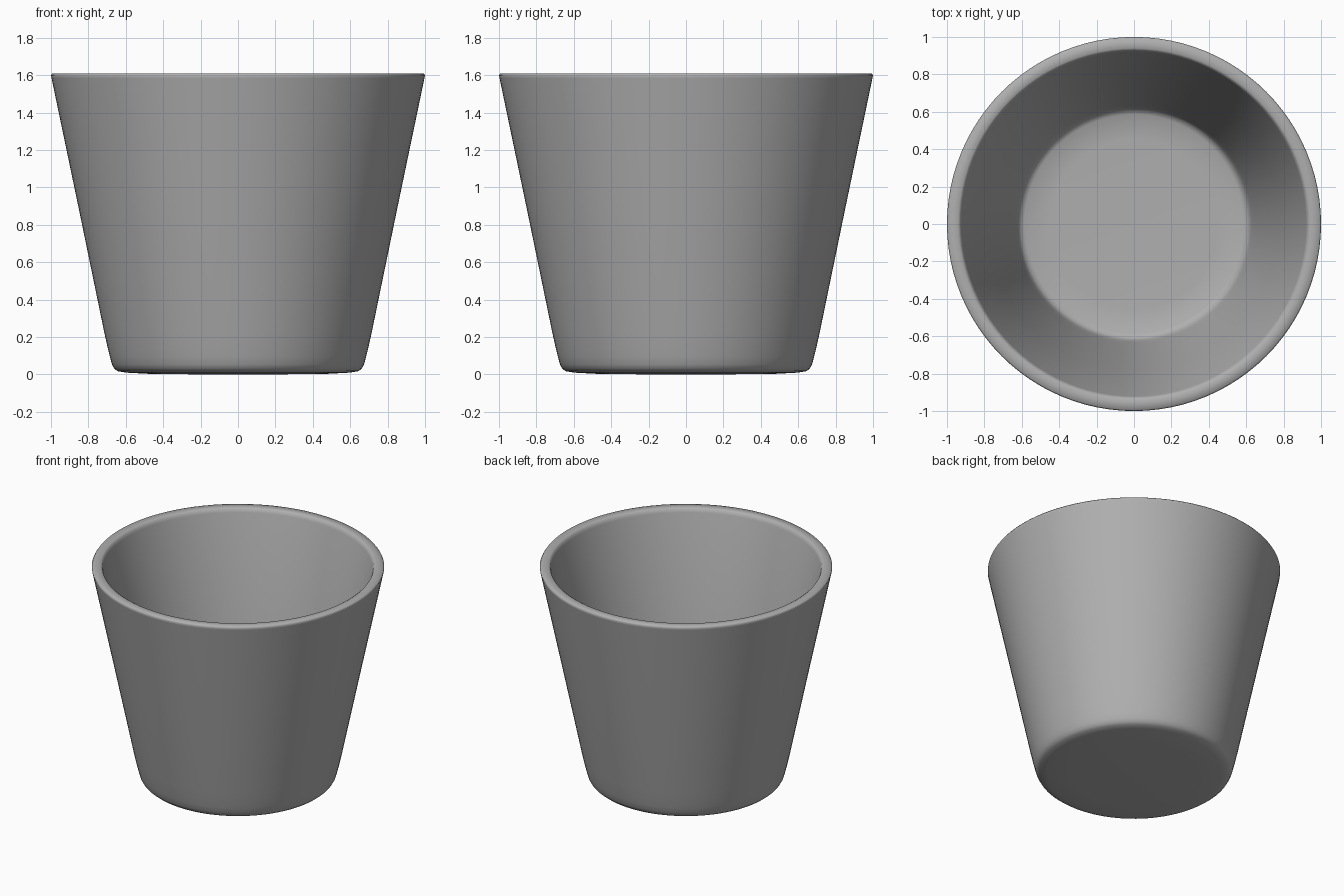
import bpy, bmesh, math

if "Cube" in bpy.data.objects:
    bpy.data.objects.remove(bpy.data.objects["Cube"])

# Cup cross-section (radius, height): underside, outer wall, rim, inner wall, floor
profile = [
    (0, 0), (0.45, 0.002), (0.60, 0.01), (0.645, 0.018), (0.662, 0.032), (0.674, 0.054),
    (0.685, 0.095), (0.695, 0.135), (0.714, 0.22), (0.85, 0.88), (0.997, 1.585),
    (1.0, 1.6), (0.993, 1.61), (0.94, 1.61), (0.929, 1.603), (0.921, 1.58),
    (0.778, 0.88), (0.645, 0.23), (0.630, 0.15), (0.620, 0.11), (0.608, 0.088),
    (0.585, 0.076), (0.45, 0.07), (0, 0.07),
]

# Revolve the section around z
bm = bmesh.new()
verts = [bm.verts.new((r, 0, z)) for r, z in profile]
edges = [bm.edges.new(pair) for pair in zip(verts, verts[1:])]
bmesh.ops.spin(bm, geom=verts + edges, cent=(0, 0, 0), axis=(0, 0, 1),
               angle=2 * math.pi, steps=96, use_duplicate=False)
bmesh.ops.remove_doubles(bm, verts=bm.verts, dist=0.0005)
bmesh.ops.recalc_face_normals(bm, faces=bm.faces)
mesh = bpy.data.meshes.new("tapered_cup")
bm.to_mesh(mesh)
bm.free()

# Dark grey finish
grey = bpy.data.materials.new("dark_grey")
grey.diffuse_color = (0.43, 0.43, 0.43, 1)
grey.use_nodes = True
grey.node_tree.nodes["Principled BSDF"].inputs["Base Color"].default_value = grey.diffuse_color
mesh.materials.append(grey)

# Smooth cup body
cup = bpy.data.objects.new("tapered_cup", mesh)
bpy.context.collection.objects.link(cup)
bpy.context.view_layer.objects.active = cup
cup.select_set(True)
bpy.ops.object.shade_smooth_by_angle(angle=math.radians(60))
